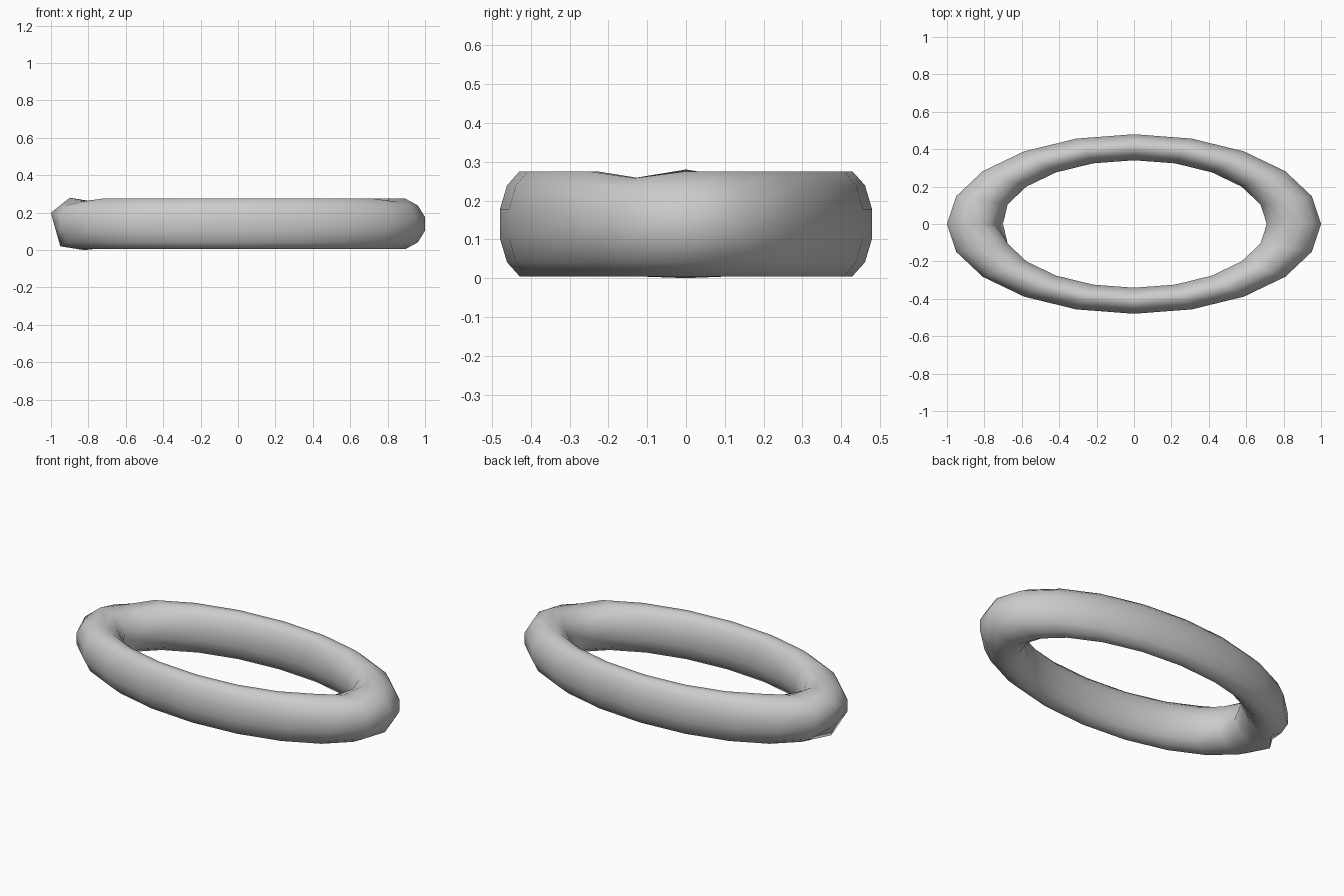
import bpy, bmesh
from math import cos, sin, pi, radians

if "Cube" in bpy.data.objects:
    bpy.data.objects.remove(bpy.data.objects["Cube"])

SEG, SIDES = 20, 12
MAJOR, MINOR, FLAT, MID_Z = 0.855, 0.15, 0.48, 0.14

# regular tube section as (radius, height) pairs
regular = [(MAJOR + MINOR * cos(radians(15 + 30 * k)),
            MID_Z + 0.14 * sin(radians(15 + 30 * k))) for k in range(SIDES)]

# pinched section at the left end of the ring
pinched = [(1.0, 0.20), (0.95, 0.24), (0.90, 0.28), (0.82, 0.267),
           (0.77, 0.235), (0.74, 0.17), (0.70, 0.10), (0.74, 0.04),
           (0.82, 0.0), (0.95, 0.02), (0.967, 0.08), (0.984, 0.14)]

# slightly sunken top beside both ends
sunken = [(r, min(z, 0.258)) for r, z in regular]
sections = {10: pinched, 9: sunken, 11: sunken, 19: sunken}

# ring: loft the sections around an ellipse
bm = bmesh.new()
loops = []
for i in range(SEG):
    a = 2 * pi * i / SEG
    loops.append([bm.verts.new((r * cos(a), r * sin(a) * FLAT, z))
                  for r, z in sections.get(i, regular)])
for i in range(SEG):
    p, q = loops[i], loops[(i + 1) % SEG]
    for k in range(SIDES):
        n = (k + 1) % SIDES
        bm.faces.new((p[k], q[k], q[n], p[n]))
bmesh.ops.recalc_face_normals(bm, faces=bm.faces[:])
for f in bm.faces:
    f.smooth = True

mesh = bpy.data.meshes.new("oval_ring")
bm.to_mesh(mesh)
bm.free()
ring = bpy.data.objects.new("oval_ring", mesh)
bpy.context.collection.objects.link(ring)
